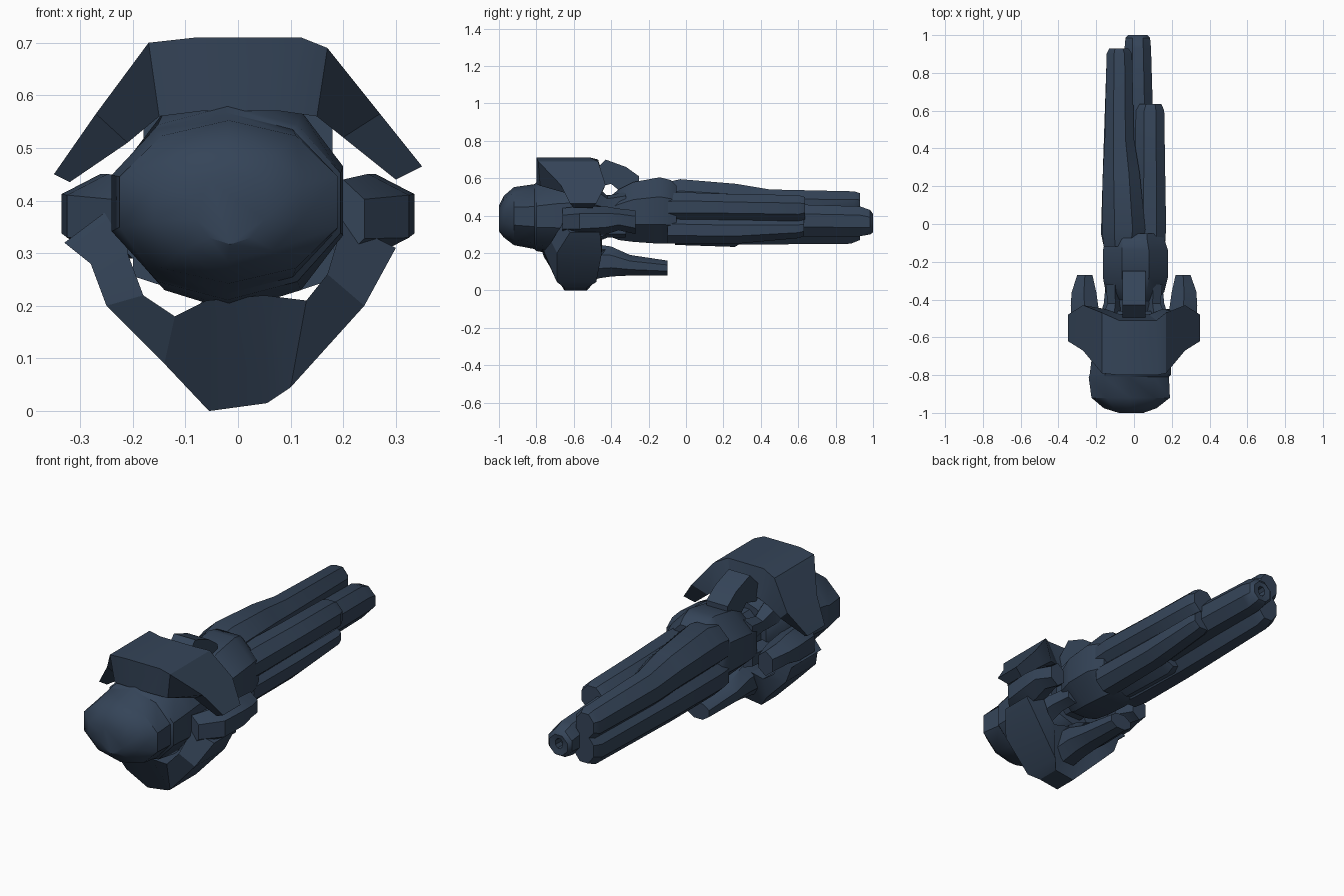
import bpy, bmesh, math

mat = bpy.data.materials.new("dark slate blue")
mat.diffuse_color = (0.035, 0.058, 0.098, 1)


def finish(name, bm, angle=35):
    bmesh.ops.recalc_face_normals(bm, faces=bm.faces)
    me = bpy.data.meshes.new(name)
    bm.to_mesh(me)
    bm.free()
    me.materials.append(mat)
    ob = bpy.data.objects.new(name, me)
    bpy.context.collection.objects.link(ob)
    bpy.ops.object.select_all(action='DESELECT')
    ob.select_set(True)
    bpy.context.view_layer.objects.active = ob
    bpy.ops.object.shade_smooth_by_angle(angle=math.radians(angle))
    return ob


def bridge(bm, rings):
    """Skin a list of equal vertex rings and cap both ends."""
    n = len(rings[0])
    for a, b in zip(rings, rings[1:]):
        for i in range(n):
            j = (i + 1) % n
            bm.faces.new((a[i], a[j], b[j], b[i]))
    bm.faces.new(rings[0])
    bm.faces.new(rings[-1])


def loft(name, sections, n=8, sx=1):
    """Sections along y: (y, xmin, xmax, zmin, zmax), each an n-gon."""
    bm = bmesh.new()
    k = 1 / math.cos(math.pi / n)
    rings = []
    for y, x0, x1, z0, z1 in sections:
        ring = []
        for i in range(n):
            a = 2 * math.pi * (i + 0.5) / n
            x = (x0 + x1) / 2 + (x1 - x0) / 2 * k * math.cos(a)
            z = (z0 + z1) / 2 + (z1 - z0) / 2 * k * math.sin(a)
            ring.append(bm.verts.new((sx * x, y, z)))
        rings.append(ring)
    bridge(bm, rings)
    return finish(name, bm)


def arch(name, stations):
    """Stations: outer x,z, inner x,z, outer front/back y, inner front/back y."""
    bm = bmesh.new()
    rings = []
    for ox, oz, ix, iz, of, ob, nf, nb in stations:
        rings.append([bm.verts.new(p) for p in
                      ((ox, of, oz), (ox, ob, oz), (ix, nb, iz), (ix, nf, iz))])
    bridge(bm, rings)
    return finish(name, bm, 25)


def slab(name, pts, x0, x1):
    """y-z outline extruded across x."""
    bm = bmesh.new()
    bridge(bm, [[bm.verts.new((x, y, z)) for y, z in pts] for x in (x0, x1)])
    return finish(name, bm, 25)


# rounded rear pod and core
loft("rear_pod", [
    (-1.0, -.08, .05, .32, .45), (-.975, -.16, .12, .29, .50),
    (-.92, -.225, .19, .25, .545), (-.81, -.24, .185, .23, .56),
    (-.80, -.235, .195, .22, .57), (-.68, -.22, .20, .20, .60),
    (-.52, -.19, .19, .22, .60), (-.46, -.13, .14, .27, .54)], 10)
loft("neck", [(-.50, -.10, .11, .30, .51), (-.36, -.10, .11, .30, .51)])

# hood over the pod
arch("hood", [
    (-.35, .45, -.32, .435, -.62, -.48, -.60, -.50),
    (-.27, .565, -.21, .51, -.67, -.43, -.64, -.46),
    (-.17, .70, -.15, .56, -.79, -.47, -.78, -.45),
    (-.08, .71, -.07, .57, -.80, -.51, -.80, -.48),
    (.12, .71, .08, .57, -.80, -.51, -.80, -.48),
    (.17, .69, .15, .56, -.79, -.47, -.78, -.45),
    (.27, .565, .20, .52, -.67, -.43, -.64, -.46),
    (.35, .465, .30, .44, -.62, -.48, -.60, -.50)])

# V-shaped cradle under the pod
arch("lower_cradle", [
    (-.33, .32, -.21, .41, -.62, -.46, -.66, -.46),
    (-.28, .28, -.21, .30, -.66, -.45, -.70, -.45),
    (-.25, .20, -.18, .22, -.69, -.45, -.73, -.45),
    (-.14, .09, -.12, .18, -.70, -.45, -.76, -.45),
    (-.055, .0, -.06, .21, -.65, -.53, -.77, -.43),
    (.055, .015, .05, .22, -.65, -.53, -.77, -.43),
    (.10, .045, .13, .21, -.69, -.48, -.76, -.45),
    (.24, .20, .17, .26, -.69, -.45, -.72, -.45),
    (.30, .31, .20, .36, -.62, -.46, -.66, -.46)])
loft("lower_prong", [(-.50, -.08, .08, .06, .25), (-.40, -.08, .08, .075, .235),
                     (-.30, -.075, .075, .08, .19), (-.10, -.06, .06, .08, .16)], 8)

# paired side lugs and struts
for side, s in (("left", -1), ("right", 1)):
    loft(side + "_lug", [
        (-.66, .16, .24, .30, .43), (-.57, .17, .325, .30, .44),
        (-.43, .19, .335, .31, .44), (-.36, .20, .33, .33, .43),
        (-.27, .22, .30, .31, .42)], 6, s)
    loft(side + "_upper_strut", [(-.52, .08, .18, .45, .58),
                                 (-.42, .08, .14, .43, .50),
                                 (-.32, .08, .15, .42, .52)], 5, s)
    loft(side + "_lower_strut", [(-.55, .08, .20, .24, .36),
                                 (-.42, .08, .16, .29, .37),
                                 (-.32, .08, .15, .29, .37)], 5, s)

# curved link between hood and block
slab("top_link", [(-.53, .60), (-.47, .66), (-.43, .70), (-.32, .66), (-.25, .61),
                  (-.25, .54), (-.34, .52), (-.40, .57), (-.48, .55)], -.06, .06)

# block holding the barrels
loft("barrel_block", [
    (-.41, -.10, .12, .29, .50), (-.36, -.15, .16, .27, .54),
    (-.28, -.165, .18, .26, .58), (-.14, -.165, .18, .25, .605),
    (-.08, -.15, .16, .25, .59), (-.05, -.13, .15, .27, .56)])

# barrels: long left pair, longest centre, short right pair
loft("upper_left_barrel", [
    (-.12, -.16, .04, .38, .575), (-.03, -.17, .06, .38, .595),
    (.27, -.165, .03, .38, .57), (.45, -.155, .0, .37, .54),
    (.90, -.145, -.01, .38, .53), (.93, -.13, -.03, .40, .52)])
loft("lower_left_barrel", [
    (-.12, -.16, .02, .25, .42), (-.05, -.175, .01, .25, .43),
    (.28, -.165, .0, .245, .42), (.88, -.145, -.01, .25, .41),
    (.93, -.13, -.02, .27, .41)])
loft("centre_barrel", [
    (-.10, -.06, .12, .28, .48), (.60, -.05, .10, .29, .46),
    (.93, -.05, .09, .29, .45), (.985, -.045, .085, .30, .43),
    (1.0, -.03, .07, .31, .41), (.995, .0, .04, .34, .39), (.95, .0, .04, .34, .39)])
loft("upper_right_barrel", [
    (-.10, .0, .165, .37, .52), (-.02, .0, .17, .37, .525),
    (.28, .005, .165, .37, .515), (.60, .01, .16, .365, .51),
    (.635, .03, .145, .38, .50)])
loft("lower_right_barrel", [
    (-.10, .0, .16, .25, .40), (.27, .01, .155, .25, .39),
    (.60, .02, .15, .28, .38), (.63, .03, .14, .29, .38)])
# low rib under the barrels
loft("under_rib", [(-.06, -.06, .06, .25, .33), (.26, -.06, .06, .24, .33),
                   (.30, -.05, .05, .26, .33)], 6)
